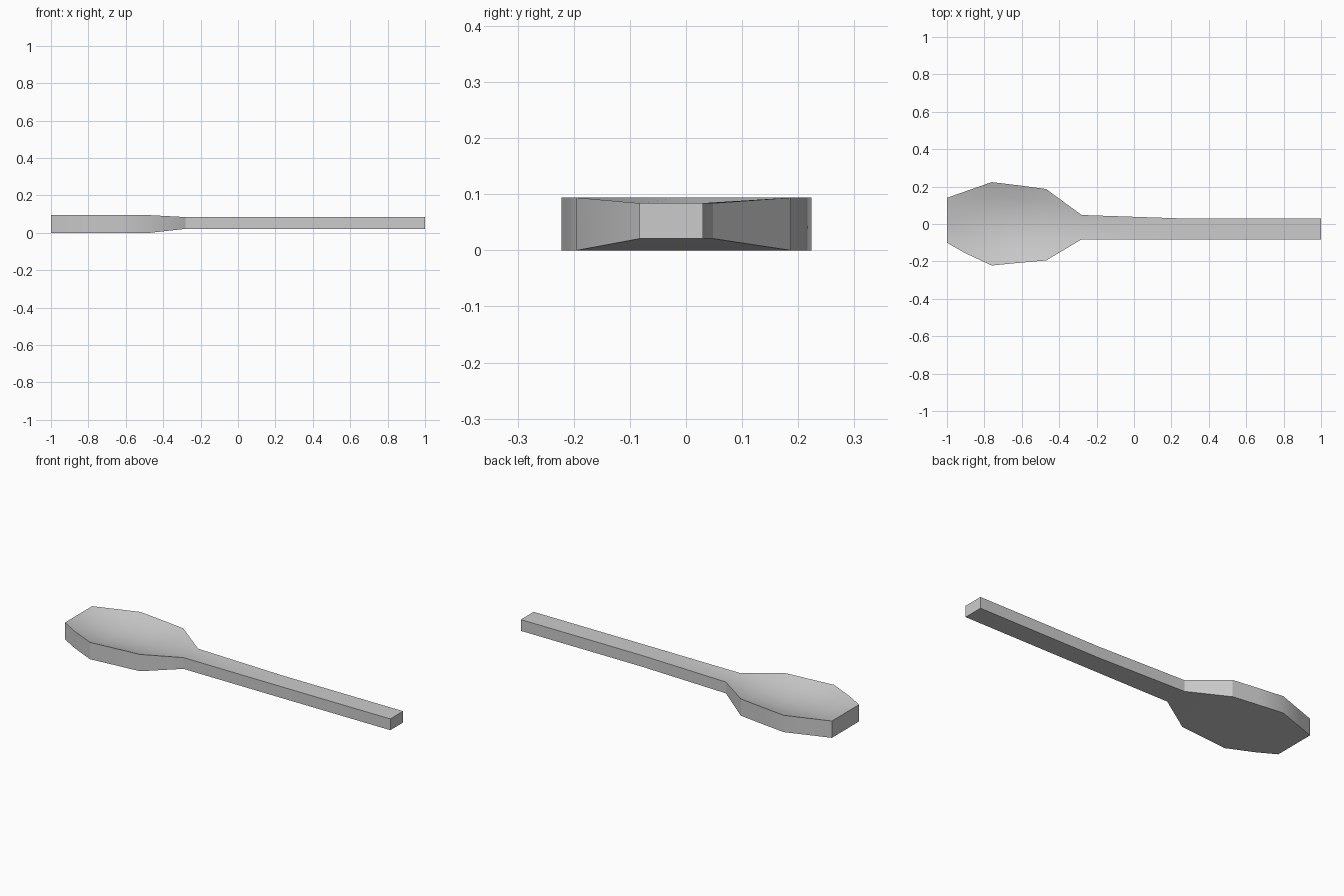
import bpy, bmesh, math

if "Cube" in bpy.data.objects:
    bpy.data.objects.remove(bpy.data.objects["Cube"])

# Spoon stations along x: x, right edge y, left edge y, bottom z, rim z, bowl depth
STATIONS = [
    (-1.00, -0.10, 0.14, 0.000, 0.094, 0.000),
    (-0.90, -0.157, 0.175, 0.000, 0.094, 0.026),
    (-0.76, -0.222, 0.224, 0.000, 0.094, 0.042),
    (-0.62, -0.208, 0.207, 0.000, 0.094, 0.045),
    (-0.47, -0.195, 0.187, 0.000, 0.094, 0.034),
    (-0.28, -0.082, 0.048, 0.021, 0.084, 0.000),
    (0.25, -0.083, 0.030, 0.021, 0.084, 0.000),
    (1.00, -0.083, 0.030, 0.021, 0.084, 0.000),
]
TOP_POINTS = 7

bm = bmesh.new()


def section(x, y0, y1, bottom, rim, depth):
    """Closed loop: two bottom corners, then the dished top from left to right."""
    pts = [(x, y0, bottom), (x, y1, bottom)]
    for i in range(TOP_POINTS):
        t = i / (TOP_POINTS - 1)
        dish = depth * (1 - (2 * t - 1) ** 2)
        pts.append((x, y1 + (y0 - y1) * t, rim - dish))
    return [bm.verts.new(p) for p in pts]


# Skin the bowl and handle through the stations, then cap both ends
loops = [section(*s) for s in STATIONS]
for a, b in zip(loops, loops[1:]):
    n = len(a)
    for i in range(n):
        j = (i + 1) % n
        bm.faces.new((a[i], a[j], b[j], b[i]))
bm.faces.new(loops[0])
bm.faces.new(loops[-1])
bmesh.ops.recalc_face_normals(bm, faces=bm.faces[:])

mesh = bpy.data.meshes.new("spoon")
bm.to_mesh(mesh)
bm.free()
spoon = bpy.data.objects.new("spoon", mesh)
bpy.context.collection.objects.link(spoon)

# Smooth bowl, crisp rim and handle edges
bpy.context.view_layer.objects.active = spoon
spoon.select_set(True)
bpy.ops.object.shade_smooth_by_angle(angle=math.radians(28))
